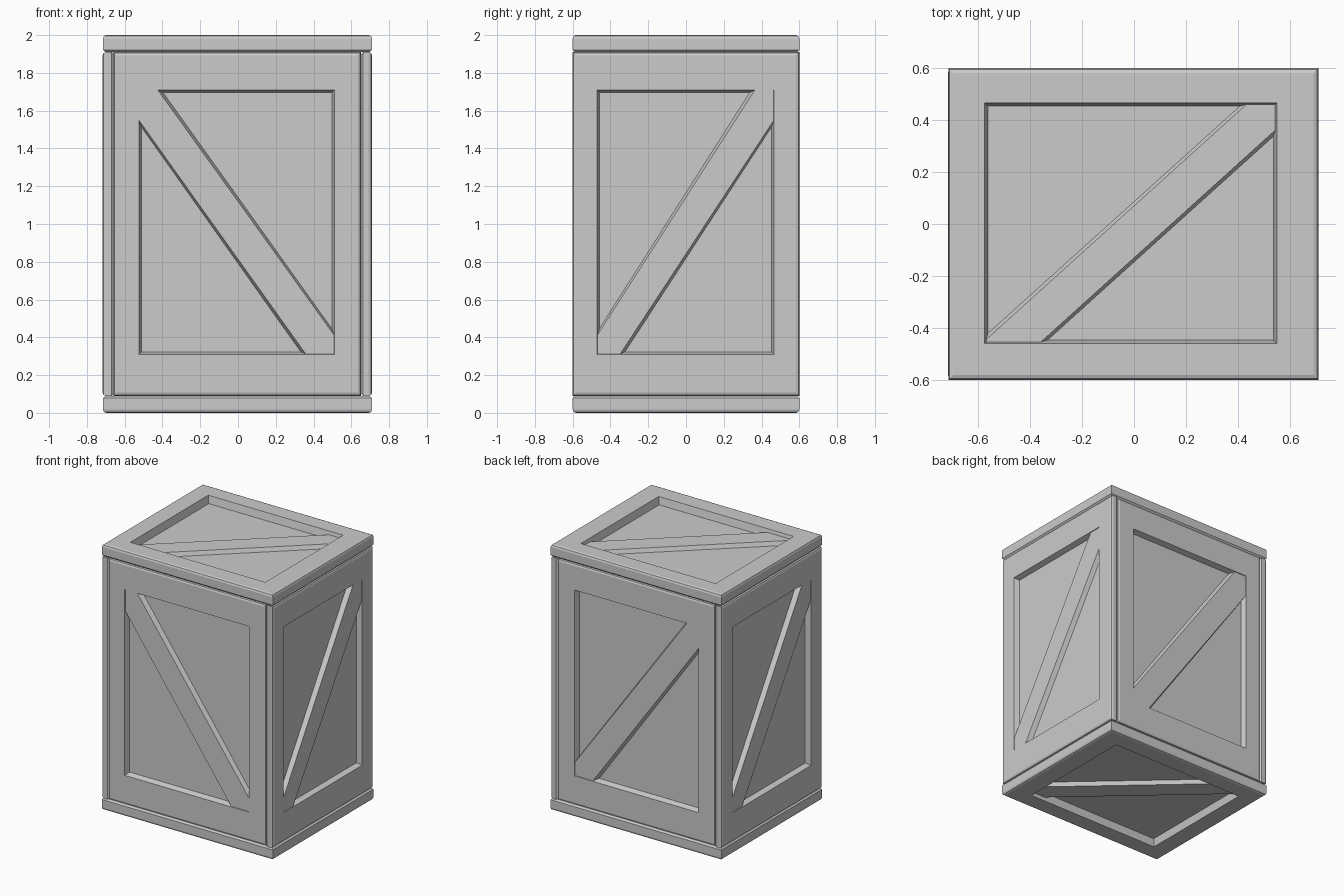
import bpy
import bmesh
from mathutils import Vector

if "Cube" in bpy.data.objects:
    bpy.data.objects.remove(bpy.data.objects["Cube"])


def make_object(name, bm):
    bmesh.ops.recalc_face_normals(bm, faces=bm.faces)
    mesh = bpy.data.meshes.new(name)
    bm.to_mesh(mesh)
    bm.free()
    obj = bpy.data.objects.new(name, mesh)
    bpy.context.collection.objects.link(obj)
    return obj


def loft(name, rings):
    """Closed solid through a stack of point rings."""
    bm = bmesh.new()
    loops = [[bm.verts.new(p) for p in ring] for ring in rings]
    n = len(loops[0])
    for a, b in zip(loops, loops[1:]):
        for i in range(n):
            j = (i + 1) % n
            bm.faces.new((a[i], a[j], b[j], b[i]))
    bm.faces.new(loops[0][::-1])
    bm.faces.new(loops[-1])
    return make_object(name, bm)


def panel(name, u, v, normal, dist, outer, opening, thick, depth, rise, low, high):
    """Framed panel with a sunken field and a diagonal brace.
    Rectangles are (u0, u1, v0, v1); low/high are the brace corner cuts."""
    u, v, normal = Vector(u), Vector(v), Vector(normal)

    def at(a, b, n):
        return u * a + v * b + normal * (dist + n)

    def ring(rect, inset, n):
        a0, a1, b0, b1 = rect
        a0, a1, b0, b1 = a0 + inset, a1 - inset, b0 + inset, b1 - inset
        return [at(a, b, n) for a, b in ((a0, b0), (a1, b0), (a1, b1), (a0, b1))]

    # Frame with rounded outer edge and sloped recess
    loft(name + "_panel", [
        ring(outer, 0.012, -thick), ring(outer, 0, -thick + 0.012),
        ring(outer, 0, -0.018), ring(outer, 0.005, -0.005), ring(outer, 0.018, 0),
        ring(opening, 0, 0), ring(opening, 0.013, -depth)])

    # Diagonal brace, sloped along its two long edges
    a0, a1, b0, b1 = opening

    def brace_ring(grow, n):
        lu, lv = low[0] + grow, low[1] + grow
        hu, hv = high[0] + grow, high[1] + grow
        return [at(a, b, n) for a, b in (
            (a0, b0), (a0 + lu, b0), (a1, b1 - lv),
            (a1, b1), (a1 - hu, b1), (a0, b0 + hv))]

    loft(name + "_brace", [brace_ring(0.02, -depth - 0.004),
                           brace_ring(0.0, -depth + rise)])


X, Y, Z = (1, 0, 0), (0, 1, 0), (0, 0, 1)
NX, NY, NZ = (-1, 0, 0), (0, -1, 0), (0, 0, -1)

# Front and back panels, set between the side panels
for name, u, n, outer, opening in (
        ("front", NX, NY, (-0.65, 0.66), (-0.51, 0.525)),
        ("back", NX, Y, (-0.65, 0.66), (-0.51, 0.525))):
    panel(name, u, Z, n, 0.6, outer + (0.09, 1.91), opening + (0.31, 1.71),
          0.06, 0.04, 0.035, (0.15, 0.16), (0.10, 0.10))

# Left and right panels, full depth
for name, u, n, dist in (("right", Y, X, 0.71), ("left", NY, NX, 0.717)):
    panel(name, u, Z, n, dist, (-0.6, 0.6, 0.09, 1.91), (-0.47, 0.465, 0.31, 1.71),
          0.06, 0.04, 0.035, (0.12, 0.16), (0.10, 0.10))

# Lid and base
for name, v, n, dist in (("lid", Y, Z, 2.0), ("base", NY, NZ, 0.0)):
    panel(name, X, v, n, dist, (-0.715, 0.71, -0.6, 0.6), (-0.575, 0.55, -0.46, 0.467),
          0.09, 0.055, 0.03, (0.21, 0.10), (0.11, 0.01))
